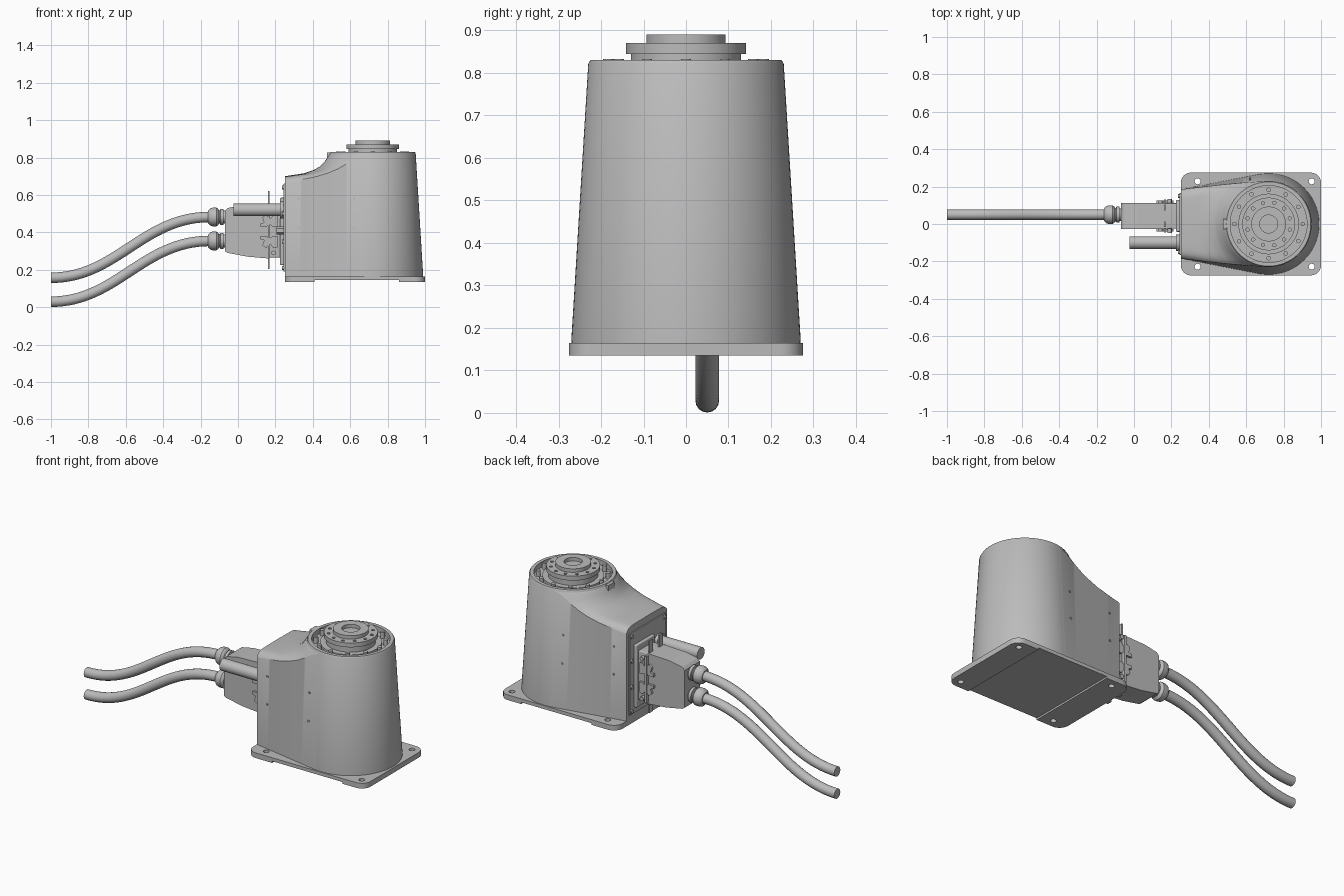
import bpy, bmesh, math
from mathutils import Matrix, Vector

cube = bpy.data.objects.get("Cube")
if cube:
    bpy.data.objects.remove(cube)

grey = bpy.data.materials.new("machine grey")
grey.use_nodes = True
grey.diffuse_color = (0.5, 0.5, 0.5, 1)
grey.node_tree.nodes["Principled BSDF"].inputs["Base Color"].default_value = (0.5, 0.5, 0.5, 1)

AXIS_X = 0.72                                   # turntable axis
TO_X = Matrix.Rotation(math.pi / 2, 4, 'Y')     # local z to world x
TO_Y = Matrix.Rotation(-math.pi / 2, 4, 'X')    # local z to world y


def finish(bm, name, loc=(0, 0, 0), rot=Matrix()):
    bmesh.ops.remove_doubles(bm, verts=bm.verts, dist=1e-5)
    bmesh.ops.recalc_face_normals(bm, faces=bm.faces)
    bm.transform(Matrix.Translation(loc) @ rot)
    me = bpy.data.meshes.new(name)
    bm.to_mesh(me)
    bm.free()
    me.materials.append(grey)
    ob = bpy.data.objects.new(name, me)
    bpy.context.collection.objects.link(ob)
    return ob


def smooth(ob):
    bpy.ops.object.select_all(action='DESELECT')
    ob.select_set(True)
    bpy.context.view_layer.objects.active = ob
    bpy.ops.object.shade_smooth_by_angle(angle=math.radians(32))


def lathe(name, profile, loc=(0, 0, 0), rot=Matrix(), n=64):
    bm = bmesh.new()
    rings = [[bm.verts.new((r * math.cos(a), r * math.sin(a), z))
              for a in (math.tau * i / n for i in range(n))] if r > 0
             else [bm.verts.new((0, 0, z))] * n for r, z in profile]
    for a, b in zip(rings, rings[1:]):
        for i in range(n):
            j = (i + 1) % n
            bm.faces.new(dict.fromkeys((a[i], a[j], b[j], b[i])))
    ob = finish(bm, name, loc, rot)
    smooth(ob)
    return ob


def rod(name, r, length, loc, rot=Matrix(), n=16):
    return lathe(name, [(0, 0), (r, 0), (r, length), (0, length)], loc, rot, n)


def prism(name, pts, y0, y1):
    """Extrude an x-z outline along y."""
    bm = bmesh.new()
    f = bm.faces.new([bm.verts.new((x, y0, z)) for x, z in pts])
    out = bmesh.ops.extrude_face_region(bm, geom=[f])
    bmesh.ops.translate(bm, vec=(0, y1 - y0, 0),
                        verts=[v for v in out["geom"] if isinstance(v, bmesh.types.BMVert)])
    return finish(bm, name)


def box(name, lo, hi, bevel=0, axis=None):
    bm = bmesh.new()
    lo, hi = Vector(lo), Vector(hi)
    bmesh.ops.create_cube(bm, size=1)
    bm.transform(Matrix.Translation((lo + hi) / 2) @ Matrix.Diagonal((*(hi - lo), 1)))
    if bevel:
        edges = [e for e in bm.edges if axis is None
                 or abs((e.verts[0].co - e.verts[1].co)[axis]) > 1e-4]
        bmesh.ops.bevel(bm, geom=edges, offset=bevel, segments=6, affect='EDGES', profile=0.5)
    ob = finish(bm, name)
    if bevel:
        smooth(ob)
    return ob


def cut(ob, cutters):
    for c in cutters:
        m = ob.modifiers.new("cut", 'BOOLEAN')
        m.operation, m.object, m.solver = 'DIFFERENCE', c, 'EXACT'
        c.hide_render = True
    bpy.ops.object.select_all(action='DESELECT')
    ob.select_set(True)
    bpy.context.view_layer.objects.active = ob
    for m in list(ob.modifiers):
        bpy.ops.object.modifier_apply(modifier=m.name)
    for c in cutters:
        bpy.data.objects.remove(c)
    smooth(ob)


# Mounting plate with corner holes and a channel underneath
plate = box("mounting_plate", (0.25, -0.275, 0.135), (1, 0.275, 0.165), 0.055, 2)
cut(plate, [box("channel", (0.41, -0.4, 0.1), (0.86, 0.4, 0.145))]
    + [rod("hole", 0.016, 0.1, (x, y, 0.1)) for x in (0.34, 0.95) for y in (-0.228, 0.228)])


# Tapered tower with recessed top and turntable flange
tower = lathe("tower", [(0, 0.155), (0.27, 0.155), (0.27, 0.17), (0.23, 0.822), (0.225, 0.83),
                        (0.205, 0.83), (0.205, 0.80), (0.162, 0.80), (0.162, 0.812),
                        (0.13, 0.812), (0, 0.812)], (AXIS_X, 0, 0), n=96)
flange = lathe("turntable_flange", [(0, 0.80), (0.13, 0.80), (0.13, 0.845), (0.141, 0.845),
                                    (0.141, 0.87), (0.093, 0.87), (0.093, 0.89), (0.048, 0.89),
                                    (0.048, 0.87), (0, 0.87)], (AXIS_X, 0, 0), n=96)


def around(count, r, z, phase=0):
    for i in range(count):
        a = math.tau * (i + phase) / count
        yield (AXIS_X + r * math.cos(a), r * math.sin(a), z)


cut(flange, [rod("hole", 0.009, 0.05, p, n=10) for p in around(12, 0.117, 0.858, 0.5)])
for p in around(12, 0.183, 0.795):
    rod("rim_bolt", 0.012, 0.038, p, n=12)


# Shoulder: walls run from the flat back to the tower, the roof sweeps up to its rim
def half_width(x, z):
    r = 0.27 - 0.04 * (z - 0.17) / 0.65
    return 0.185 + (r * 0.99 - 0.185) * min(1, (x - 0.25) / 0.43)


SWEEP = [(0.20, 0.827), (0.225, 0.827), (0.24, 0.803), (0.26, 0.774), (0.285, 0.75),
         (0.32, 0.731), (0.37, 0.715), (0.47, 0.70), (0.6, 0.69)]


def roof(d):
    if d <= SWEEP[0][0]:
        return SWEEP[0][1]
    for (a, za), (b, zb) in zip(SWEEP, SWEEP[1:]):
        if d <= b:
            return za + (zb - za) * (d - a) / (b - a)
    return SWEEP[-1][1]


bm = bmesh.new()
NX, NY = 44, 36
rows = []
for i in range(NX + 1):
    x = 0.25 + 0.45 * i / NX
    edge = 0.03 * (1 - i / NX)
    w0 = half_width(x, 0.158)
    row = [bm.verts.new((x, -w0, 0.158))]
    for j in range(NY + 1):
        v = math.sin(math.pi * (j / NY - 0.5))
        z = 0.72
        for _ in range(4):
            y = v * half_width(x, z)
            z = roof(math.hypot(x - AXIS_X, y)) - edge * abs(v) ** 12
        row.append(bm.verts.new((x, y, z)))
    row.append(bm.verts.new((x, w0, 0.158)))
    rows.append(row)
for a, b in zip(rows, rows[1:]):
    for k in range(len(a)):
        m = (k + 1) % len(a)
        bm.faces.new((a[k], a[m], b[m], b[k]))
bm.faces.new(rows[0])
bm.faces.new(rows[-1])
shoulder = finish(bm, "shoulder")
cut(shoulder, [rod("core", 0.218, 0.4, (AXIS_X, 0, 0.6), n=64)])
box("rim_tab", (0.475, -0.028, 0.79), (0.50, 0.028, 0.827))

# Small screws on both side walls
for x in (0.325, 0.62):
    for z in (0.42, 0.58):
        for s in (-1, 1):
            rod("wall_screw", 0.006, 0.01, (x, s * half_width(x, z) - 0.005, z), TO_Y, 10)

# Back panel and its edge bolts
box("back_panel", (0.243, -0.165, 0.19), (0.252, 0.165, 0.66), 0.003)
for y in (-0.15, 0.15):
    for z in (0.21, 0.35, 0.50, 0.64):
        rod("panel_bolt", 0.011, 0.015, (0.235, y, z), TO_X, 12)

# Connector socket, housing and locking clips
MID = 0.043
box("socket_base", (0.225, MID - 0.085, 0.225), (0.25, MID + 0.085, 0.585), 0.006)
box("connector_socket", (0.16, MID - 0.068, 0.265), (0.245, MID + 0.068, 0.55), 0.006)
prism("connector_housing", [(-0.07, 0.30), (-0.055, 0.29), (0.05, 0.27), (0.165, 0.26),
                            (0.165, 0.55), (0.02, 0.545), (-0.055, 0.53), (-0.07, 0.515)],
      MID - 0.07, MID + 0.07)
for s in (-1, 1):
    y = MID + s * 0.076
    for z, d in ((0.35, 1), (0.46, -1)):
        clip = [(0.12, 0.03), (0.155, 0.03), (0.165, 0.012), (0.185, 0.03), (0.21, 0.03),
                (0.21, -0.03), (0.19, -0.035), (0.17, -0.01), (0.15, -0.035), (0.13, -0.02),
                (0.14, 0.008), (0.12, 0.012)]
        prism("locking_clip", [(x, z + d * h) for x, h in clip], y - 0.007, y + 0.007)
    box("clip_rail", (0.16, y - 0.012, 0.27), (0.172, y + 0.012, 0.54))
    for z in (0.29, 0.52):
        rod("clip_pivot", 0.012, 0.03, (0.19, y - 0.015, z), TO_Y, 12)
for z0, z1 in ((0.205, 0.27), (0.545, 0.62)):
    box("lock_lever", (0.16, MID - 0.06, z0), (0.168, MID - 0.03, z1))
    box("lock_lever", (0.16, MID + 0.03, z0), (0.168, MID + 0.06, z1))

# Plain tube and small plug beside the connector
rod("side_tube", 0.034, 0.275, (-0.025, -0.1, 0.52), TO_X, 32)
rod("tube_collar", 0.045, 0.025, (0.225, -0.1, 0.52), TO_X, 32)
rod("side_plug", 0.022, 0.045, (0.205, -0.1, 0.41), TO_X, 6)

# Cable glands and the two sweeping cables
for name, drop in (("upper", 0), ("lower", 0.128)):
    z = 0.482 - drop
    lathe(name + "_gland", [(0, 0), (0.033, 0), (0.046, 0.012), (0.05, 0.025), (0.05, 0.045),
                            (0.043, 0.055), (0.036, 0.058), (0.036, 0.064), (0.043, 0.066),
                            (0.043, 0.082), (0.034, 0.083), (0.034, 0.1), (0, 0.1)],
          (-0.16, 0.05, z), TO_X, 32)
    cu = bpy.data.curves.new(name + "_cable", 'CURVE')
    cu.dimensions = '3D'
    cu.bevel_depth, cu.bevel_resolution, cu.use_fill_caps = 0.028, 6, True
    cu.resolution_u = 32
    sp = cu.splines.new('BEZIER')
    sp.bezier_points.add(1)
    ends = ((-1, 0.157 - drop, 0.35), (-0.15, z, 0.36))
    for p, (x, h, reach) in zip(sp.bezier_points, ends):
        p.handle_left_type = p.handle_right_type = 'FREE'
        p.co = (x, 0.05, h)
        p.handle_left = (x - reach, 0.05, h)
        p.handle_right = (x + reach, 0.05, h)
    cu.materials.append(grey)
    cable = bpy.data.objects.new(name + "_cable", cu)
    bpy.context.collection.objects.link(cable)
    bpy.ops.object.select_all(action='DESELECT')
    cable.select_set(True)
    bpy.context.view_layer.objects.active = cable
    bpy.ops.object.convert(target='MESH')
    smooth(bpy.context.view_layer.objects.active)
